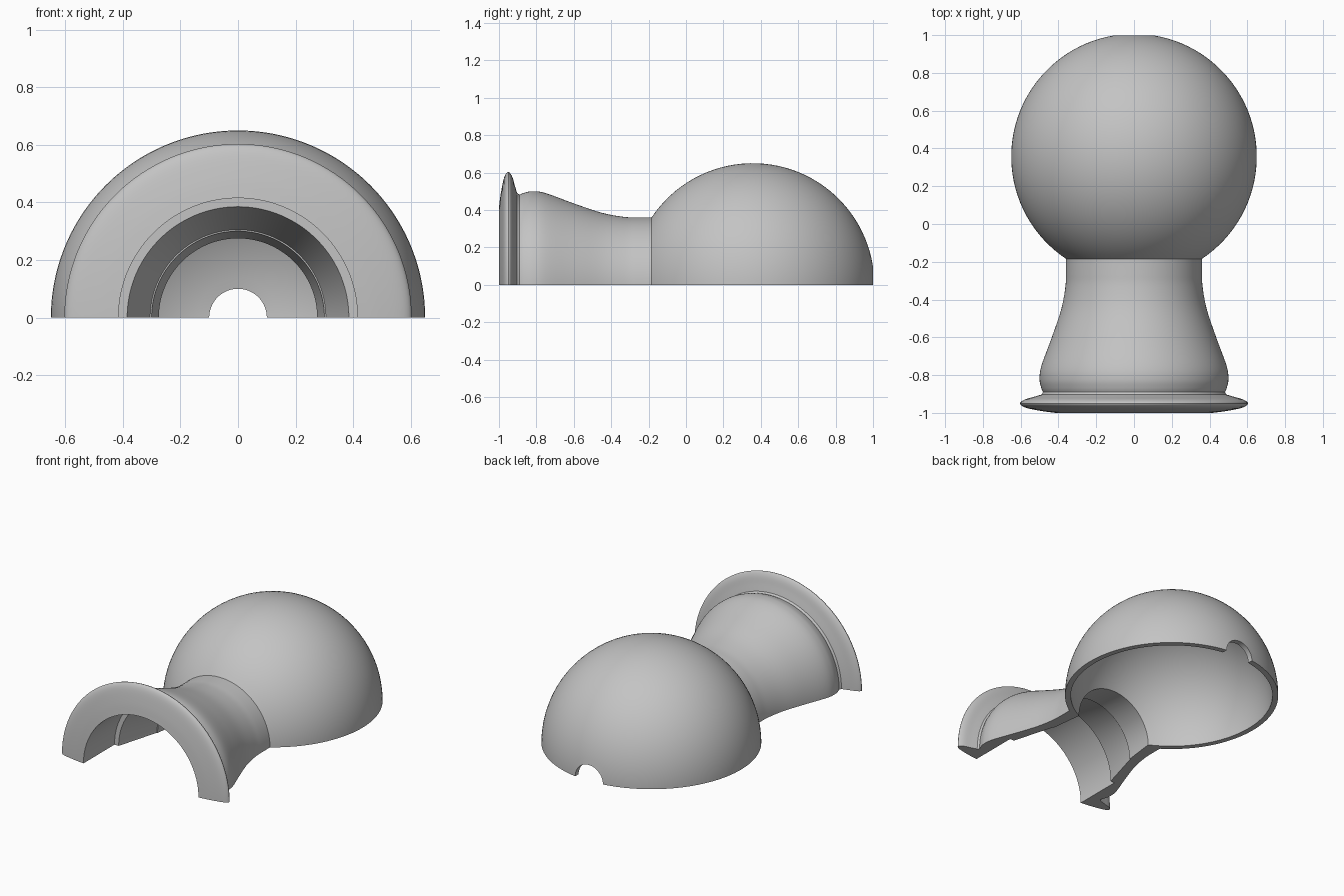
import bpy, bmesh, math
from mathutils import Vector

if "Cube" in bpy.data.objects:
    bpy.data.objects.remove(bpy.data.objects["Cube"], do_unlink=True)

STEPS = 96                 # segments round the half turn
BALL_Y, BALL_R, BALL_IN = 0.357, 0.65, 0.615
HOLE_R, NECK_R, BORE_R = 0.10, 0.36, 0.275

grey = bpy.data.materials.new("grey")
grey.use_nodes = True
colour = (0.55, 0.55, 0.55, 1)
grey.diffuse_color = colour
grey.node_tree.nodes["Principled BSDF"].inputs["Base Color"].default_value = colour


def arc(radius, r_start, r_end, n=40):
    """Ball profile from the neck side (r_start) to the back hole (r_end)."""
    a = math.pi - math.asin(r_start / radius)
    b = math.asin(r_end / radius)
    return [(BALL_Y + radius * math.cos(a + (b - a) * i / n),
             radius * math.sin(a + (b - a) * i / n)) for i in range(n + 1)]


def spline(points, n=5):
    """Smooth curve through the points."""
    p = [Vector(q) for q in points]
    p = [2 * p[0] - p[1]] + p + [2 * p[-1] - p[-2]]
    out = []
    for a, b, c, d in zip(p, p[1:], p[2:], p[3:]):
        for i in range(n):
            t = i / n
            out.append(tuple(0.5 * (2 * b + (c - a) * t + (2 * a - 5 * b + 4 * c - d) * t * t
                                    + (3 * b - a - 3 * c + d) * t ** 3)))
    return out + [tuple(p[-2])]


def half_turn(name, profile):
    """Revolve a closed (y, radius) profile half round the y axis and cap the cut."""
    bm = bmesh.new()
    rings = []
    for k in range(STEPS + 1):
        a = math.pi * k / STEPS
        rings.append([bm.verts.new((r * math.cos(a), y, r * math.sin(a))) for y, r in profile])
    n = len(profile)
    for r0, r1 in zip(rings, rings[1:]):
        for i in range(n):
            j = (i + 1) % n
            bm.faces.new((r0[i], r0[j], r1[j], r1[i]))
    caps = [bm.faces.new(rings[0]), bm.faces.new(rings[-1])]
    bm.normal_update()
    bmesh.ops.triangulate(bm, faces=caps, ngon_method="EAR_CLIP")
    bmesh.ops.recalc_face_normals(bm, faces=bm.faces)
    mesh = bpy.data.meshes.new(name)
    bm.to_mesh(mesh)
    bm.free()
    mesh.materials.append(grey)
    obj = bpy.data.objects.new(name, mesh)
    bpy.context.collection.objects.link(obj)
    bpy.ops.object.select_all(action="DESELECT")
    obj.select_set(True)
    bpy.context.view_layer.objects.active = obj
    bpy.ops.object.shade_smooth_by_angle(angle=math.radians(30))


# Front lip and flared handle, from the front edge back to the ball
lip = spline([(-1, 0.415), (-0.99, 0.49), (-0.972, 0.575), (-0.95, 0.603),
              (-0.93, 0.58), (-0.915, 0.53), (-0.903, 0.49)])
handle = spline([(-0.89, 0.482), (-0.865, 0.492), (-0.82, 0.5), (-0.75, 0.49),
                 (-0.6, 0.435), (-0.45, 0.385), (-0.33, 0.363), (-0.25, NECK_R)])
# Ball shell, outside then inside, open at the back hole
ball_out = arc(BALL_R, NECK_R, HOLE_R)
ball_in = arc(BALL_IN, BORE_R, HOLE_R)[::-1]
# Narrow bore, small step, cone, then a ledge into the wide front socket
bore = [(-0.4, 0.3), (-0.4, 0.305), (-0.68, 0.385), (-0.68, 0.415)]

half_turn("hollow_ball_and_handle", lip + handle + ball_out + ball_in + bore)
